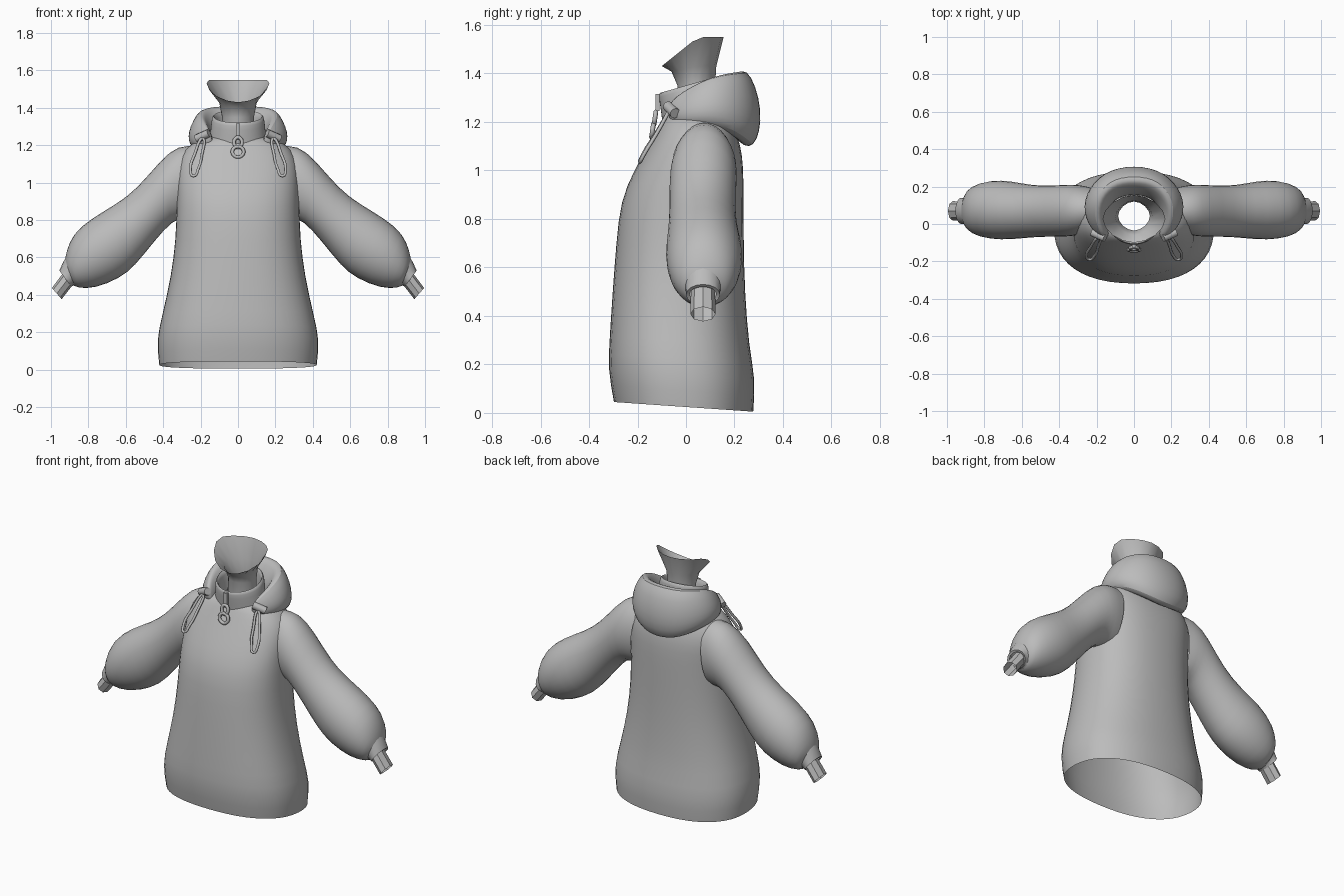
import bpy, bmesh, math
from mathutils import Vector

if "Cube" in bpy.data.objects:
    bpy.data.objects.remove(bpy.data.objects["Cube"])

cloth = bpy.data.materials.new("grey_cloth")
cloth.diffuse_color = (0.5, 0.5, 0.5, 1)
cloth.use_nodes = True
cloth.node_tree.nodes["Principled BSDF"].inputs["Base Color"].default_value = cloth.diffuse_color


def finish(ob, angle=50, subsurf=0):
    ob.data.materials.append(cloth)
    bpy.ops.object.select_all(action='DESELECT')
    ob.select_set(True)
    bpy.context.view_layer.objects.active = ob
    bpy.ops.object.shade_smooth_by_angle(angle=math.radians(angle))
    if subsurf:
        mod = ob.modifiers.new("smooth", 'SUBSURF')
        mod.levels = mod.render_levels = subsurf
    return ob


def loft(name, rings, caps=False, angle=50, subsurf=0):
    """Skin closed rings of points into one surface."""
    bm = bmesh.new()
    vr = [[bm.verts.new(p) for p in r] for r in rings]
    for a, b in zip(vr, vr[1:]):
        n = len(a)
        for i in range(n):
            j = (i + 1) % n
            bm.faces.new((a[i], a[j], b[j], b[i]))
    if caps:
        bm.faces.new(vr[0])
        bm.faces.new(vr[-1])
    bmesh.ops.recalc_face_normals(bm, faces=bm.faces)
    me = bpy.data.meshes.new(name)
    bm.to_mesh(me)
    bm.free()
    ob = bpy.data.objects.new(name, me)
    bpy.context.collection.objects.link(ob)
    return finish(ob, angle, subsurf)


def spow(v, e):
    return math.copysign(abs(v) ** e, v)


def flat_ring(zf, zb, hw, yf, yb, n=24, e=0.85):
    """Rounded ring around z, tilted from front height to back height."""
    pts = []
    for i in range(n):
        t = 2 * math.pi * i / n
        s = spow(math.sin(t), e)
        k = (s + 1) / 2
        pts.append((hw * spow(math.cos(t), e), yf + (yb - yf) * k, zf + (zb - zf) * k))
    return pts


def sleeve_ring(side, ux, uz, lx, lz, y0, y1, n=16):
    """Ring across a sleeve, from its upper edge point to its lower one."""
    pts = []
    for i in range(n):
        t = 2 * math.pi * i / n
        c, s = math.cos(t) / 2, math.sin(t) / 2
        pts.append((side * ((ux + lx) / 2 + (ux - lx) * c),
                    (y0 + y1) / 2 + (y1 - y0) * s,
                    (uz + lz) / 2 + (uz - lz) * c))
    return pts


def tube(name, pts, radius, cyclic):
    cu = bpy.data.curves.new(name, 'CURVE')
    cu.dimensions = '3D'
    cu.bevel_depth = radius
    cu.bevel_resolution = 1
    cu.resolution_u = 4
    sp = cu.splines.new('BEZIER')
    sp.bezier_points.add(len(pts) - 1)
    for bp, p in zip(sp.bezier_points, pts):
        bp.co = p
        bp.handle_left_type = bp.handle_right_type = 'AUTO'
    sp.use_cyclic_u = cyclic
    cu.use_fill_caps = True
    cu.materials.append(cloth)
    ob = bpy.data.objects.new(name, cu)
    bpy.context.collection.objects.link(ob)
    return ob


# Body: open hem at the bottom, closing in over the shoulders
body = [(.045, .005, .425, -.30, .28), (.18, .14, .44, -.325, .29),
        (.30, .27, .41, -.318, .262), (.5, .5, .36, -.305, .245),
        (.7, .7, .335, -.29, .24), (.88, .9, .33, -.272, .24),
        (1.0, 1.02, .33, -.215, .238), (1.1, 1.1, .325, -.16, .228),
        (1.18, 1.18, .29, -.115, .2), (1.23, 1.24, .21, -.09, .17),
        (1.24, 1.27, .13, -.075, .13)]
loft("body", [flat_ring(*r) for r in body], subsurf=1)

# Standing collar: outside wall, rolled top, inside wall
collar = [(1.17, 1.22, .155, -.095, .15), (1.25, 1.31, .148, -.105, .15),
          (1.31, 1.38, .142, -.115, .15), (1.325, 1.395, .132, -.107, .14),
          (1.31, 1.38, .120, -.095, .13), (1.20, 1.26, .118, -.075, .125)]
loft("collar", [flat_ring(*r, e=1) for r in collar], subsurf=1)

# Neck lining: slim tube flaring to a rim with a low front point
neck = []
for k, (z, rx, yf, yb) in enumerate([(1.2, .09, -.04, .12), (1.35, .085, -.035, .12),
                                     (1.43, .10, -.06, .125), (1.55, .168, -.10, .155)]):
    ring = []
    for x, y, _ in flat_ring(z, z, rx, yf, yb, n=16, e=1.1):
        drop = max(0, (.05 - y) / .15)
        ring.append((x, y, z - (drop * (0, 0, .03, .12)[k])))
    neck.append(ring)
loft("neck_lining", neck)

# Sleeves, cuffs and wrists
sleeve = [(.22, 1.20, .26, .80, -.05, .20), (.32, 1.205, .29, .80, -.065, .215),
          (.41, 1.13, .345, .80, -.072, .212), (.54, .97, .45, .68, -.07, .205),
          (.65, .89, .55, .55, -.08, .22), (.79, .81, .63, .485, -.09, .242),
          (.885, .73, .765, .43, -.075, .225), (.92, .63, .86, .435, -.035, .185),
          (.925, .585, .875, .45, -.005, .145)]
cuff = [(.92, .60, .865, .445, -.005, .145), (.935, .575, .88, .45, 0, .14),
        (.955, .53, .893, .445, 0, .14), (.945, .52, .895, .46, .015, .125)]
wrist = [(.925, .53, .87, .47, .02, .12), (.995, .437, .943, .377, .018, .122)]
for side, tag in ((1, "left"), (-1, "right")):
    loft("sleeve_" + tag, [sleeve_ring(side, *r) for r in sleeve], subsurf=1)
    loft("cuff_" + tag, [sleeve_ring(side, *r) for r in cuff], angle=35)
    loft("wrist_" + tag, [sleeve_ring(side, *r, n=8) for r in wrist], angle=30)

# Folded hood: horseshoe of cross-sections, back centre to front end
hood = [
    [(0, .14, 1.26), (0, .19, 1.36), (0, .255, 1.455), (0, .34, 1.24), (0, .29, 1.06), (0, .20, 1.12)],
    [(.08, .13, 1.26), (.11, .17, 1.36), (.13, .24, 1.45), (.18, .295, 1.25),
     (.14, .27, 1.09), (.10, .19, 1.14)],
    [(.13, .07, 1.25), (.165, .09, 1.35), (.21, .125, 1.425), (.28, .16, 1.28),
     (.25, .18, 1.17), (.18, .12, 1.17)],
    [(.13, 0, 1.23), (.165, 0, 1.31), (.205, .01, 1.365), (.28, .03, 1.26),
     (.265, .03, 1.19), (.18, .02, 1.17)],
    [(.12, -.075, 1.19), (.135, -.09, 1.26), (.15, -.095, 1.275), (.195, -.08, 1.24),
     (.185, -.065, 1.18), (.14, -.05, 1.17)]]
other = [[(-x, y, z) for x, y, z in s] for s in hood[1:]]
loft("hood", other[::-1] + hood, caps=True, angle=80, subsurf=2)

# Toggles and hanging cord loops at the hood ends
for side, tag in ((1, "left"), (-1, "right")):
    a, b = Vector((side * .155, -.075, 1.265)), Vector((side * .222, -.045, 1.235))
    bpy.ops.mesh.primitive_cylinder_add(vertices=10, radius=.022, depth=(b - a).length,
                                        location=(a + b) / 2)
    ob = bpy.context.object
    ob.name = "toggle_" + tag
    ob.rotation_euler = (b - a).to_track_quat('Z', 'Y').to_euler()
    finish(ob, 40)
    cord = [(.185, -.075, 1.235), (.193, -.125, 1.15), (.212, -.172, 1.075), (.238, -.19, 1.035),
            (.254, -.168, 1.075), (.232, -.122, 1.15), (.195, -.075, 1.235)]
    tube("cord_" + tag, [(side * x, y, z) for x, y, z in cord], .008, True)

# Zip slider with its two-hole pull tab
bpy.ops.mesh.primitive_cube_add(size=1, location=(0, -.118, 1.28))
bpy.context.object.name = "zip_slider"
bpy.context.object.scale = (.024, .016, .07)
finish(bpy.context.object, 30)
for name, z, rx, rz, y in (("pull_upper", 1.215, .021, .027, -.128),
                           ("pull_lower", 1.165, .030, .028, -.138)):
    pts = [(rx * math.cos(i * math.pi / 4), y - .15 * rz * -math.sin(i * math.pi / 4),
            z + rz * math.sin(i * math.pi / 4)) for i in range(8)]
    tube(name, pts, .010, True)
